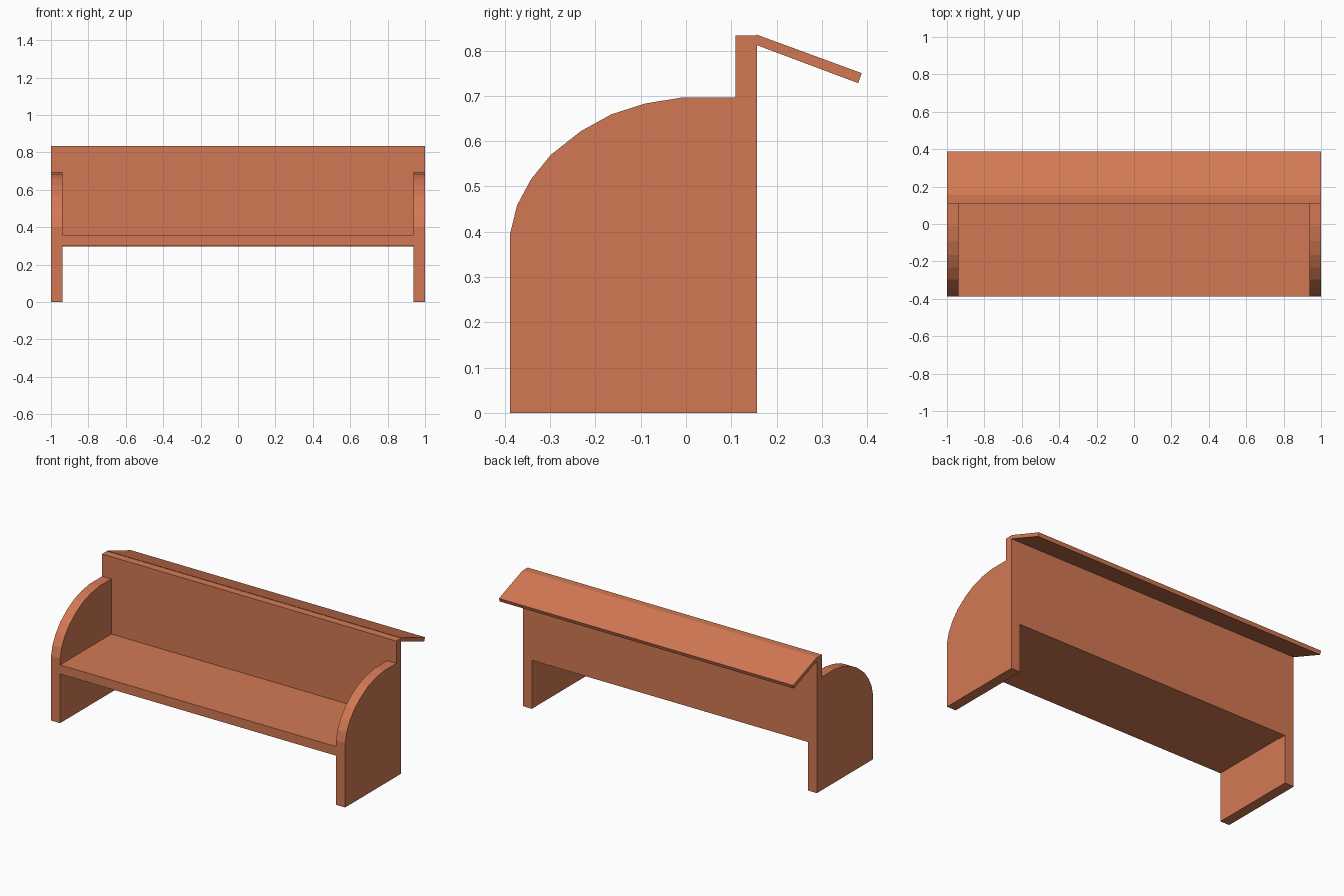
import bpy, bmesh

if "Cube" in bpy.data.objects:
    bpy.data.objects.remove(bpy.data.objects["Cube"])

wood = bpy.data.materials.new("terracotta_wood")
wood.diffuse_color = (0.65, 0.19, 0.088, 1)
wood.use_nodes = True
wood.node_tree.nodes["Principled BSDF"].inputs["Base Color"].default_value = wood.diffuse_color


def extrude_profile(name, profile, x0, x1):
    """Extrude a (y, z) outline along x from x0 to x1."""
    bm = bmesh.new()
    face = bm.faces.new([bm.verts.new((x0, y, z)) for y, z in profile])
    ext = bmesh.ops.extrude_face_region(bm, geom=[face])
    moved = [v for v in ext["geom"] if isinstance(v, bmesh.types.BMVert)]
    bmesh.ops.translate(bm, verts=moved, vec=(x1 - x0, 0, 0))
    bmesh.ops.recalc_face_normals(bm, faces=bm.faces)
    mesh = bpy.data.meshes.new(name)
    bm.to_mesh(mesh)
    bm.free()
    mesh.materials.append(wood)
    obj = bpy.data.objects.new(name, mesh)
    bpy.context.collection.objects.link(obj)
    return obj


def rect(y0, y1, z0, z1):
    return [(y0, z0), (y1, z0), (y1, z1), (y0, z1)]


FRONT, BACK, STEP, TOP = -0.388, 0.157, 0.109, 0.833
INNER = 0.938

# End panels with curved arm and raised back post
arm = [(FRONT, 0.397), (-0.373, 0.458), (-0.342, 0.516), (-0.298, 0.570),
       (-0.232, 0.622), (-0.165, 0.659), (-0.090, 0.683), (-0.010, 0.696)]
end_profile = [(FRONT, 0), (BACK, 0), (BACK, TOP), (STEP, TOP), (STEP, 0.696)] + arm[::-1]
extrude_profile("left_end_panel", end_profile, -1, -INNER)
extrude_profile("right_end_panel", end_profile, INNER, 1)

# Seat board and backrest between the ends
extrude_profile("seat", rect(FRONT, STEP, 0.302, 0.358), -INNER, INNER)
extrude_profile("backrest", rect(STEP, BACK, 0.298, TOP), -INNER, INNER)

# Sloping book shelf behind the backrest
extrude_profile("book_shelf", [(0.156, 0.812), (0.380, 0.728), (0.388, 0.750), (0.156, 0.835)], -1, 1)
